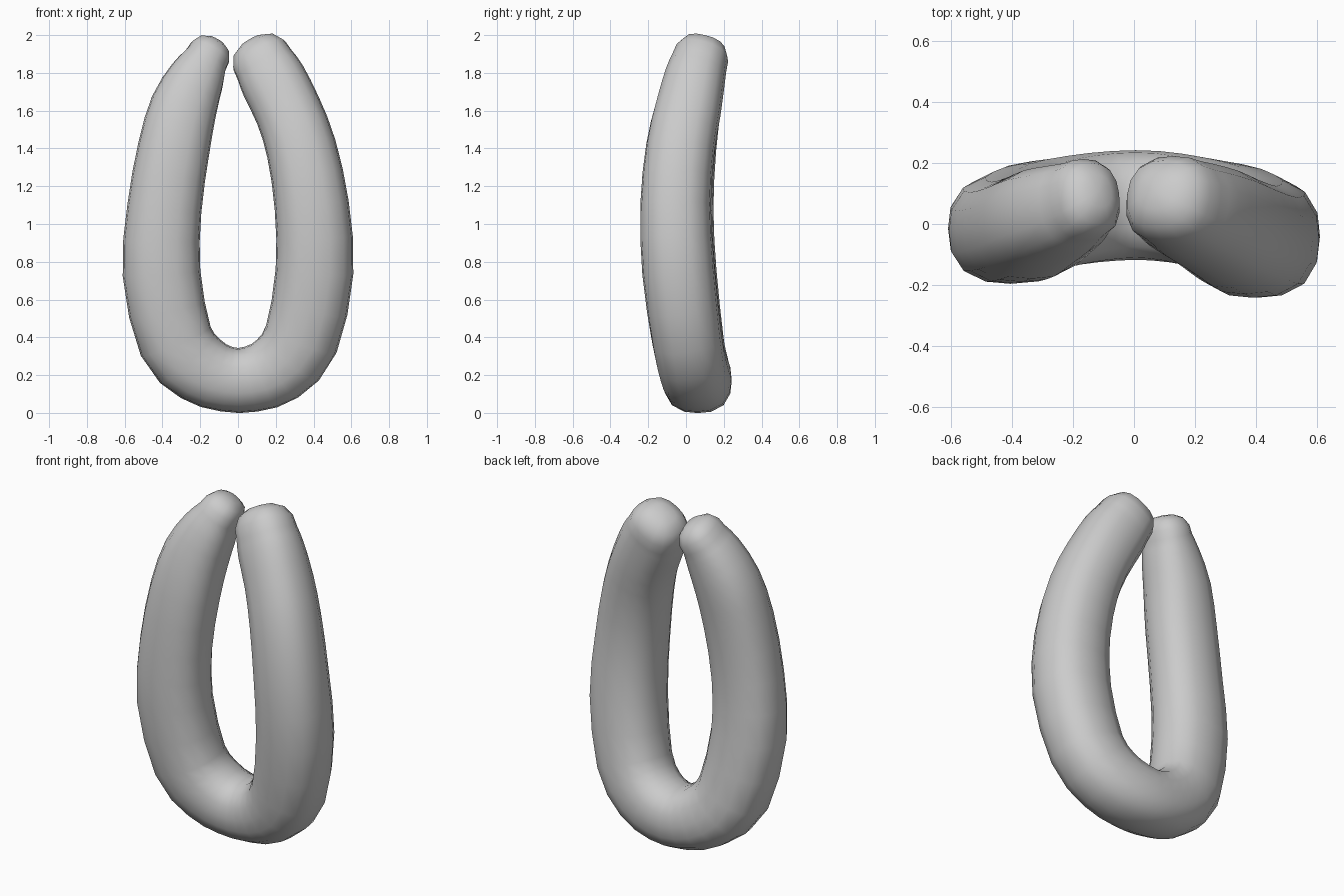
import bpy
import bmesh
import math
from mathutils import Vector

default_cube = bpy.data.objects.get("Cube")
if default_cube:
    bpy.data.objects.remove(default_cube, do_unlink=True)

SIDES = 16
STEPS_PER_SPAN = 2
CAP_RINGS = 4
SQUARENESS = 2.5  # 2 gives an ellipse, more gives a boxier section

# Centre line from one tip to the other:
# x, y, z, radius across the loop, radius front to back
PATH = [
    (-.172, .075, 1.865, .118, .135),
    (-.217, .05, 1.78, .148, .15),
    (-.287, .02, 1.62, .177, .165),
    (-.34, -.01, 1.4, .19, .17),
    (-.39, -.025, 1.08, .197, .17),
    (-.405, -.015, .74, .206, .177),
    (-.33, .02, .38, .2, .18),
    (-.2, .045, .235, .187, .18),
    (-.06, .06, .178, .173, .18),
    (.07, .06, .179, .175, .18),
    (.21, .04, .235, .188, .18),
    (.335, .005, .39, .2, .185),
    (.405, -.04, .75, .206, .192),
    (.39, -.055, 1.1, .197, .187),
    (.335, -.03, 1.4, .186, .182),
    (.265, .01, 1.6, .178, .175),
    (.186, .045, 1.76, .176, .162),
    (.142, .068, 1.84, .163, .15),
]


def smooth_path(points, steps):
    """Catmull-Rom interpolation of positions and radii together."""
    pts = [Vector(p) for p in points]
    pts = [2 * pts[0] - pts[1]] + pts + [2 * pts[-1] - pts[-2]]
    result = []
    for a, b, c, d in zip(pts, pts[1:], pts[2:], pts[3:]):
        for i in range(steps):
            t = i / steps
            result.append(0.5 * (2 * b + (c - a) * t
                                 + (2 * a - 5 * b + 4 * c - d) * t ** 2
                                 + (3 * b - a - 3 * c + d) * t ** 3))
    result.append(pts[-2])
    return result


def rounded(angle):
    """Point on a unit circle swollen towards a square."""
    c, s = math.cos(angle), math.sin(angle)
    size = (abs(c) ** SQUARENESS + abs(s) ** SQUARENESS) ** (1 / SQUARENESS)
    return c / size, s / size


def add_ring(bm, centre, tangent, across, depth):
    """Rounded cross-section square to the path."""
    u = tangent.cross(Vector((0, 1, 0))).normalized()
    v = u.cross(tangent).normalized()
    ring = []
    for i in range(SIDES):
        c, s = rounded(math.tau * i / SIDES)
        ring.append(bm.verts.new(centre + u * across * c + v * depth * s))
    return ring


def cap_rings(bm, sample, outward, tangent):
    """Rounded end: shrinking rings from the rim towards the tip."""
    centre, across, depth = Vector(sample[:3]), sample[3], sample[4]
    reach = (across + depth) / 2
    rings = []
    for k in range(1, CAP_RINGS):
        shrink, rise = rounded(math.pi / 2 * k / CAP_RINGS)
        rings.append(add_ring(bm, centre + outward * reach * rise, tangent,
                              across * shrink, depth * shrink))
    tip = bm.verts.new(centre + outward * reach)
    return rings, tip


# Bent tube with rounded tips
samples = smooth_path(PATH, STEPS_PER_SPAN)
centres = [Vector(s[:3]) for s in samples]
last = len(samples) - 1
tangents = [(centres[min(i + 1, last)] - centres[max(i - 1, 0)]).normalized()
            for i in range(last + 1)]

bm = bmesh.new()
body = [add_ring(bm, c, t, s[3], s[4]) for c, t, s in zip(centres, tangents, samples)]
start_rings, start_tip = cap_rings(bm, samples[0], -tangents[0], tangents[0])
end_rings, end_tip = cap_rings(bm, samples[-1], tangents[-1], tangents[-1])
rings = start_rings[::-1] + body + end_rings

for lower, upper in zip(rings, rings[1:]):
    for i in range(SIDES):
        j = (i + 1) % SIDES
        bm.faces.new((lower[i], lower[j], upper[j], upper[i]))
for ring, tip in ((rings[0], start_tip), (rings[-1], end_tip)):
    for i in range(SIDES):
        bm.faces.new((ring[i], ring[(i + 1) % SIDES], tip))
bmesh.ops.recalc_face_normals(bm, faces=bm.faces)
for face in bm.faces:
    face.smooth = True

mesh = bpy.data.meshes.new("bent_tube")
bm.to_mesh(mesh)
bm.free()
tube = bpy.data.objects.new("bent_tube", mesh)
bpy.context.collection.objects.link(tube)

# Plain grey
grey = bpy.data.materials.new("grey")
grey.use_nodes = True
colour = (0.6, 0.6, 0.6, 1)
grey.diffuse_color = colour
grey.node_tree.nodes["Principled BSDF"].inputs["Base Color"].default_value = colour
mesh.materials.append(grey)
